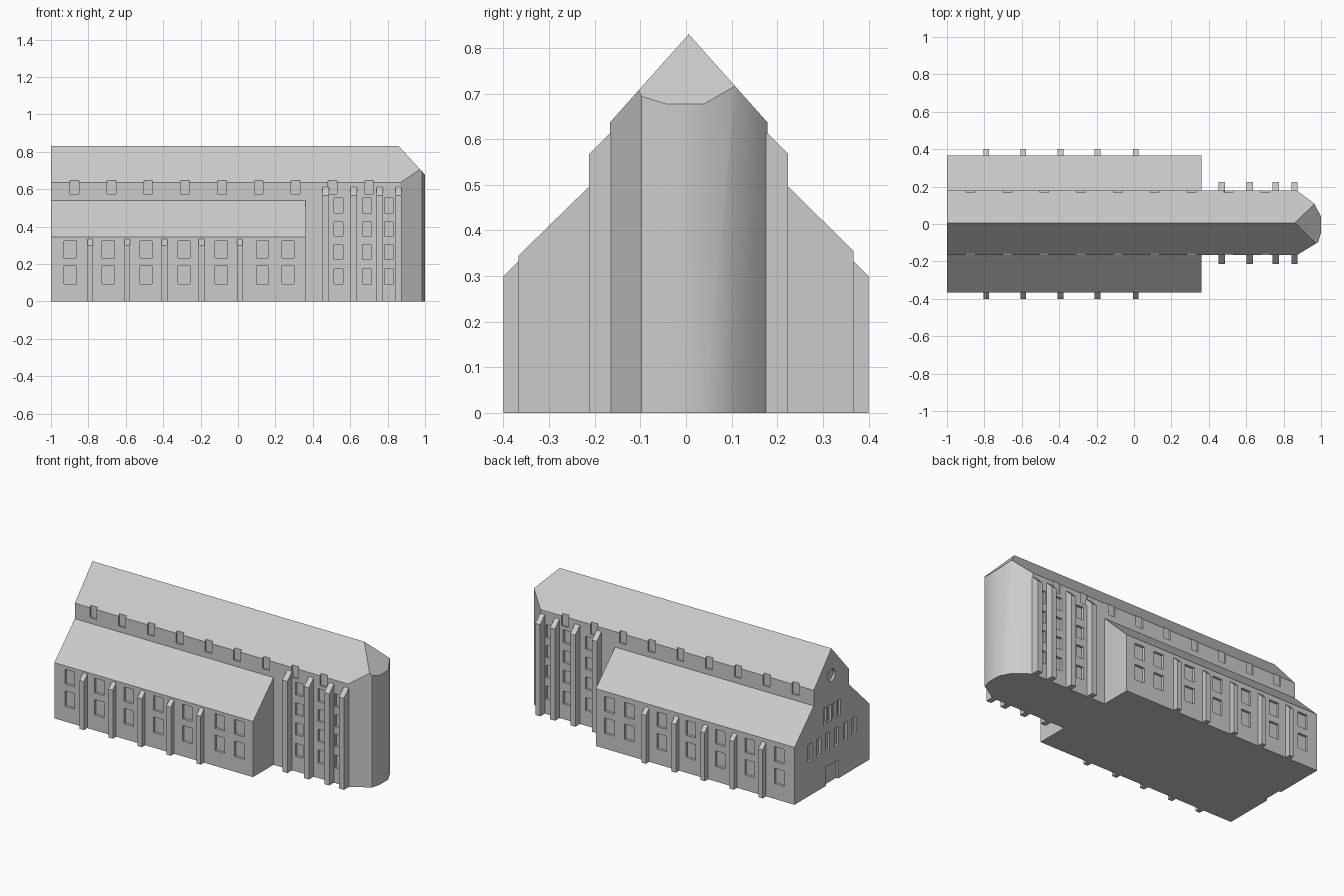
import bpy, bmesh, math
from mathutils import Vector

if "Cube" in bpy.data.objects:
    bpy.data.objects.remove(bpy.data.objects["Cube"])

stone = bpy.data.materials.new("pale grey stone")
stone.diffuse_color = (0.6, 0.6, 0.6, 1)
stone.use_nodes = True
stone.node_tree.nodes["Principled BSDF"].inputs["Base Color"].default_value = stone.diffuse_color
RIDGE_Y, RIDGE_Z, SLOPE = 0.006, 0.83, 1.12
N_FRONT, N_BACK = -0.167, 0.179      # nave wall planes
A_SIDE = 0.367                       # aisle wall distance


def finish(name, bm):
    bmesh.ops.recalc_face_normals(bm, faces=bm.faces)
    me = bpy.data.meshes.new(name)
    bm.to_mesh(me)
    bm.free()
    ob = bpy.data.objects.new(name, me)
    bpy.context.collection.objects.link(ob)
    me.materials.append(stone)
    return ob


def prism(bm, points, direction):
    f = bm.faces.new([bm.verts.new(p) for p in points])
    r = bmesh.ops.extrude_face_region(bm, geom=[f])
    bmesh.ops.translate(bm, vec=direction,
                        verts=[v for v in r["geom"] if isinstance(v, bmesh.types.BMVert)])


def box(bm, x0, x1, y0, y1, z0, z1):
    prism(bm, [(x0, y0, z0), (x1, y0, z0), (x1, y1, z0), (x0, y1, z0)], (0, 0, z1 - z0))


def boolean(target, other, operation):
    m = target.modifiers.new(operation.lower(), 'BOOLEAN')
    m.operation, m.object, m.solver = operation, other, 'EXACT'
    bpy.context.view_layer.objects.active = target
    bpy.ops.object.modifier_apply(modifier=m.name)
    bpy.data.objects.remove(other)


# Nave with rounded apse, trimmed by three roof planes
plan = [(-1, N_FRONT), (0.87, N_FRONT), (0.985, -0.097), (1, -0.045), (1, 0.04),
        (0.963, 0.11), (0.87, N_BACK), (-1, N_BACK)]
bm = bmesh.new()
prism(bm, [(x, y, 0) for x, y in plan], (0, 0, 1))
for origin, normal in (((0, RIDGE_Y, RIDGE_Z), (0, -SLOPE, 1)),
                       ((0, RIDGE_Y, RIDGE_Z), (0, SLOPE, 1)),
                       ((0.86, RIDGE_Y, RIDGE_Z), (1.09, 0, 1))):
    r = bmesh.ops.bisect_plane(bm, geom=bm.verts[:] + bm.edges[:] + bm.faces[:], dist=1e-6,
                               plane_co=Vector(origin), plane_no=Vector(normal), clear_outer=True)
    rim = [e for e in bm.edges if e.is_boundary]
    bmesh.ops.holes_fill(bm, edges=rim, sides=0)
church = finish("church_body", bm)

# Side aisles
for s, eave, inner in ((-1, 0.345, -0.1), (1, 0.355, 0.1)):
    top = 0.54
    wall = N_FRONT if s < 0 else N_BACK
    bm = bmesh.new()
    prism(bm, [(-1, s * A_SIDE, 0), (-1, s * A_SIDE, eave), (-1, wall, top),
               (-1, inner, top), (-1, inner, 0)], (1.36, 0, 0))
    boolean(church, finish("aisle", bm), 'UNION')

# Window and door recesses
bm = bmesh.new()


def side_recess(x, w, z0, z1, wall, depth):
    s = math.copysign(1, wall)
    y0, y1 = sorted((wall - s * depth, wall + s * 0.02))
    box(bm, x - w / 2, x + w / 2, y0, y1, z0, z1)


for s, wall in ((-1, N_FRONT), (1, N_BACK)):
    for x in (-0.896, -0.693, -0.492, -0.289, -0.09, 0.131, 0.267):   # aisle windows
        for z0, z1 in ((0.094, 0.19), (0.232, 0.323)):
            side_recess(x, 0.066, z0, z1, s * A_SIDE, 0.015)
    for x in (0.537, 0.69, 0.807):                                    # choir windows
        for z0, z1 in ((0.094, 0.174), (0.227, 0.302), (0.35, 0.425), (0.473, 0.553)):
            side_recess(x, 0.05, z0, z1, wall, 0.015)
    for i in range(9):                                                # clerestory windows
        side_recess(-0.874 + 0.197 * i, 0.047, 0.575, 0.68, wall, 0.01)
for y in (-0.215, -0.13, -0.045, 0.045, 0.13, 0.215):                 # west front windows
    box(bm, -1.02, -0.985, y - 0.02, y + 0.02, 0.21, 0.32)
for y in (-0.069, -0.023, 0.023, 0.069):
    box(bm, -1.02, -0.985, y - 0.015, y + 0.015, 0.385, 0.485)
box(bm, -1.02, -0.985, -0.06, 0.06, -0.02, 0.115)                     # door
prism(bm, [(-1.02, RIDGE_Y + 0.037 * math.cos(a), 0.665 + 0.037 * math.sin(a))
           for a in (math.tau * k / 20 for k in range(20))], (0.035, 0, 0))
cutter = finish("recess_cutter", bm)
cutter.hide_render = True
boolean(church, cutter, 'DIFFERENCE')


# Buttresses with sloping caps
def buttresses(name, xs, w, inner, outer, z_in, z_out):
    bm = bmesh.new()
    back = inner - math.copysign(0.01, inner)
    for x in xs:
        prism(bm, [(x - w / 2, y, z) for y, z in ((back, 0), (outer, 0), (outer, z_out),
                                                 (inner, z_in), (back, z_in))], (w, 0, 0))
    finish(name, bm)


for s, side, wall, outer in ((-1, "front", N_FRONT, -0.213), (1, "back", N_BACK, 0.224)):
    buttresses("aisle_buttresses_" + side, (-0.79, -0.592, -0.393, -0.195, 0.01),
               0.03, s * A_SIDE, s * 0.4, 0.333, 0.3)
    buttresses("choir_buttresses_" + side, (0.47, 0.618, 0.757, 0.858),
               0.034, wall, outer, 0.612, 0.567)

# Smooth apse, sharp everything else
bpy.ops.object.select_all(action='DESELECT')
church.select_set(True)
bpy.context.view_layer.objects.active = church
bpy.ops.object.shade_smooth_by_angle(angle=math.radians(31))
